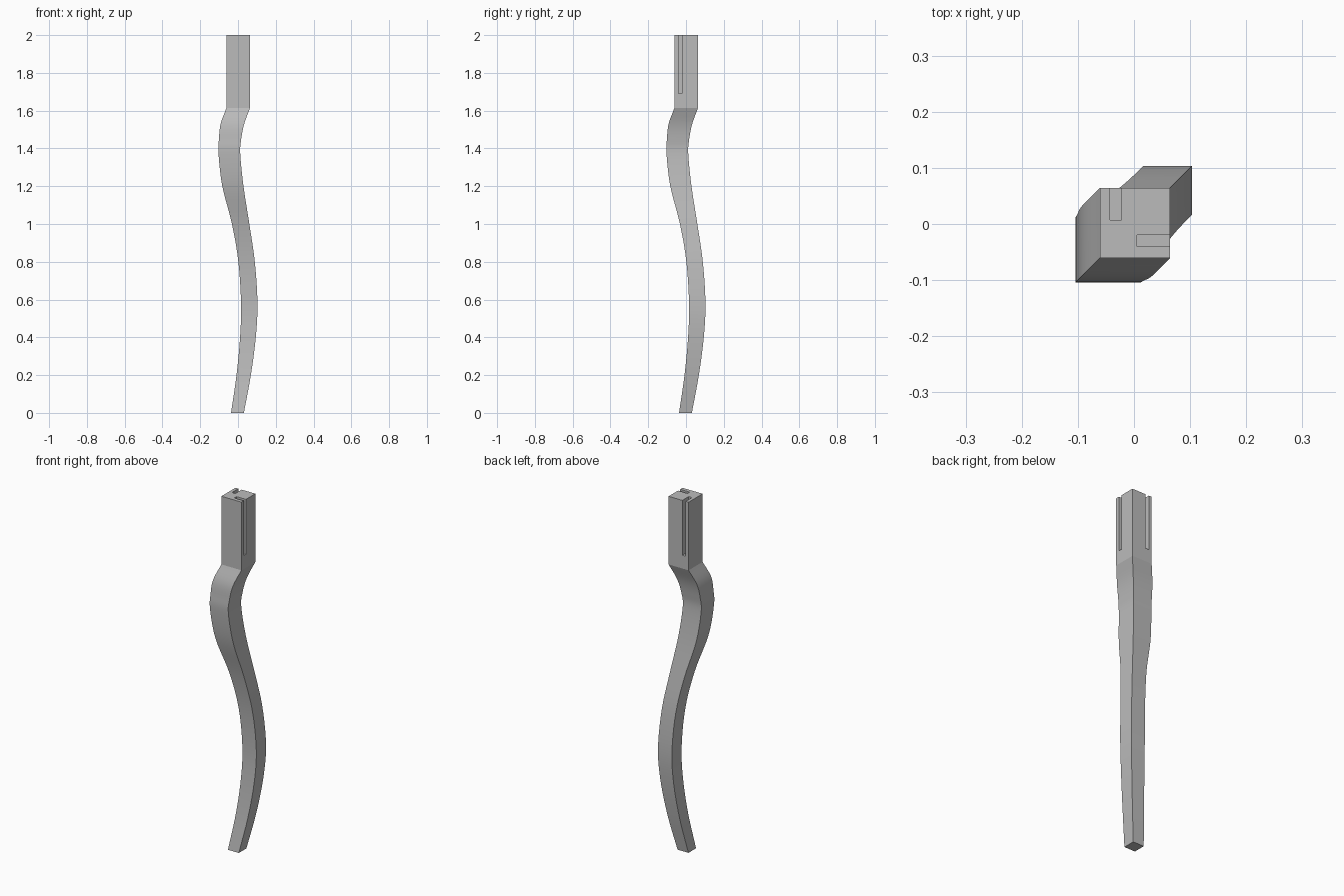
import bpy
import bmesh
from mathutils import Vector

cube = bpy.data.objects.get("Cube")
if cube:
    bpy.data.objects.remove(cube, do_unlink=True)

grey = bpy.data.materials.new("plain grey")
grey.use_nodes = True
grey.diffuse_color = (0.5, 0.5, 0.5, 1)
grey.node_tree.nodes["Principled BSDF"].inputs["Base Color"].default_value = (0.5, 0.5, 0.5, 1)

# Curved leg profile: height, low edge, high edge (same along x and y)
PROFILE = [Vector(p) for p in (
    (0, -0.037, 0.031), (0.2, -0.008, 0.068), (0.4, 0.011, 0.094),
    (0.58, 0.016, 0.103), (0.8, 0.002, 0.089), (1.0, -0.032, 0.06),
    (1.2, -0.083, 0.029), (1.37, -0.103, 0.012), (1.45, -0.101, 0.017),
    (1.53, -0.092, 0.033), (1.615, -0.061, 0.064))]
BLOCK_LOW, BLOCK_HIGH, TOP = -0.061, 0.064, 2.0


def smooth_path(points, steps):
    """Catmull-Rom curve through the points."""
    ext = [points[0] * 2 - points[1]] + points + [points[-1] * 2 - points[-2]]
    path = []
    for a, b, c, d in zip(ext, ext[1:], ext[2:], ext[3:]):
        for i in range(steps):
            t = i / steps
            path.append(b + (c - a) * t / 2 + (a * 2 - b * 5 + c * 4 - d) * t * t / 2
                        + (b * 3 - a - c * 3 + d) * t ** 3 / 2)
    return path + [points[-1]]


def add_object(name, bm):
    bmesh.ops.recalc_face_normals(bm, faces=bm.faces)
    mesh = bpy.data.meshes.new(name)
    bm.to_mesh(mesh)
    bm.free()
    mesh.materials.append(grey)
    obj = bpy.data.objects.new(name, mesh)
    bpy.context.collection.objects.link(obj)
    return obj


def add_box(name, low, high):
    low, high = Vector(low), Vector(high)
    bm = bmesh.new()
    bmesh.ops.create_cube(bm, size=1)
    bmesh.ops.scale(bm, vec=high - low, verts=bm.verts)
    bmesh.ops.translate(bm, vec=(low + high) / 2, verts=bm.verts)
    return add_object(name, bm)


# Leg: square rings lofted up the profile, ending in a straight block
rings = smooth_path(PROFILE, 5) + [Vector((TOP, BLOCK_LOW, BLOCK_HIGH))]
bm = bmesh.new()
loops = [[bm.verts.new((x, y, z)) for x, y in ((a, a), (b, a), (b, b), (a, b))]
         for z, a, b in rings]
for lower, upper in zip(loops, loops[1:]):
    for i in range(4):
        j = (i + 1) % 4
        bm.faces.new((lower[i], lower[j], upper[j], upper[i]))
bm.faces.new(loops[0])
bm.faces.new(loops[-1])
leg = add_object("curved_leg", bm)

# Mortise slots open to the top and to the left and back faces
cutters = [add_box("left_slot_cutter", (0.005, -0.04, 1.69), (0.1, -0.02, 2.1)),
           add_box("back_slot_cutter", (-0.043, 0.007, 1.69), (-0.022, 0.1, 2.1))]
bpy.context.view_layer.objects.active = leg
leg.select_set(True)
for cutter in cutters:
    cutter.hide_render = True
    cut = leg.modifiers.new("slot", 'BOOLEAN')
    cut.operation = 'DIFFERENCE'
    cut.solver = 'EXACT'
    cut.object = cutter
    bpy.ops.object.modifier_apply(modifier=cut.name)
    bpy.data.objects.remove(cutter, do_unlink=True)

# Smooth along the curve, crisp at corners and shoulder
bpy.ops.object.shade_smooth_by_angle(angle=0.26)
